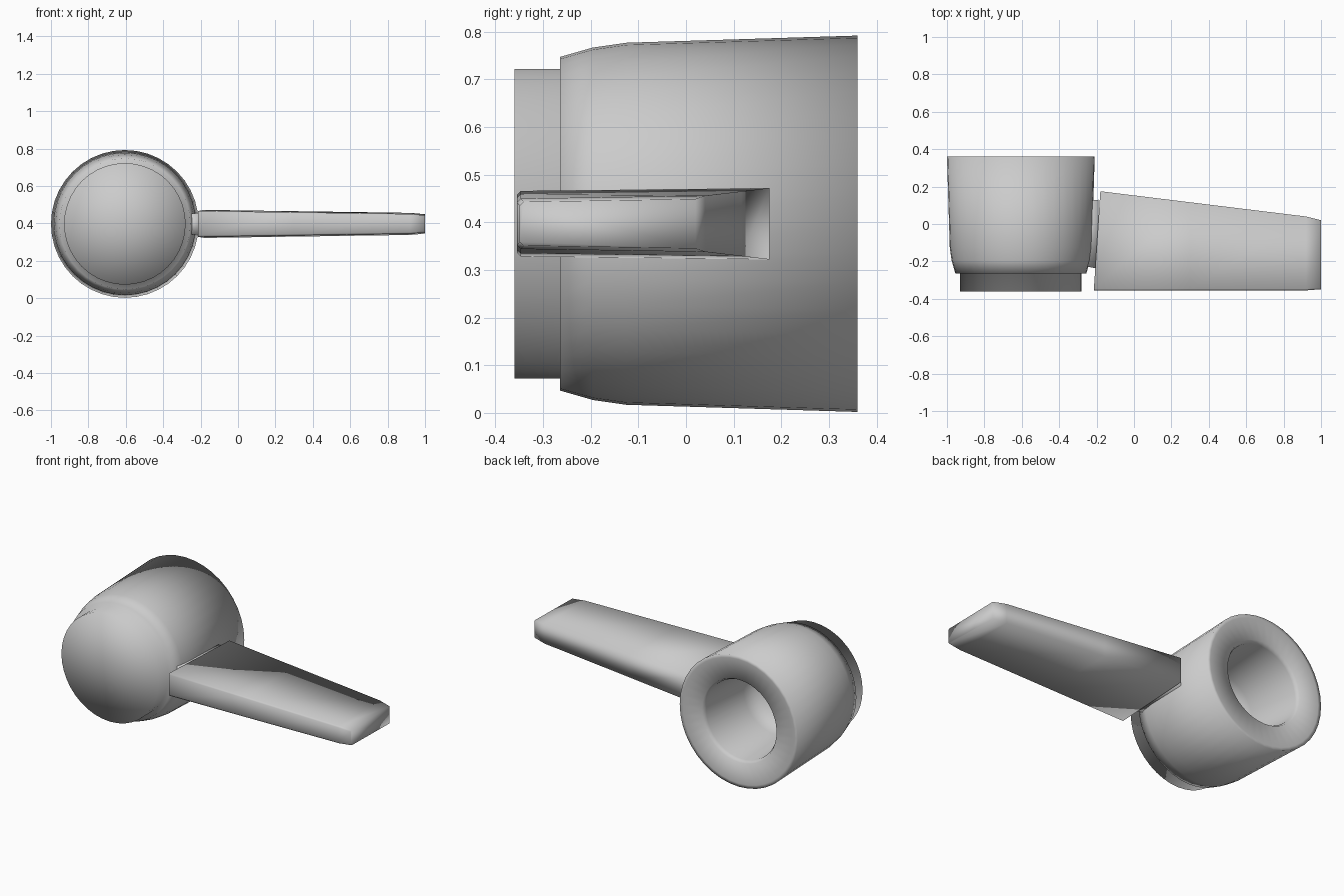
import bpy, bmesh, math

if "Cube" in bpy.data.objects:
    bpy.data.objects.remove(bpy.data.objects["Cube"])

CX, CZ = -0.605, 0.397   # axis of the cup, running along y


def finish(bm, name):
    bmesh.ops.remove_doubles(bm, verts=bm.verts, dist=1e-5)
    bmesh.ops.recalc_face_normals(bm, faces=bm.faces)
    me = bpy.data.meshes.new(name)
    bm.to_mesh(me)
    bm.free()
    me.polygons.foreach_set("use_smooth", [True] * len(me.polygons))
    ob = bpy.data.objects.new(name, me)
    bpy.context.collection.objects.link(ob)
    return ob


def loft(name, rings, caps=True):
    bm = bmesh.new()
    loops = [[bm.verts.new(p) for p in ring] for ring in rings]
    n = len(rings[0])
    for a, b in zip(loops, loops[1:]):
        for i in range(n):
            j = (i + 1) % n
            bm.faces.new((a[i], a[j], b[j], b[i]))
    if caps:
        bm.faces.new(loops[0][::-1])
        bm.faces.new(loops[-1])
    return finish(bm, name)


def lathe(name, profile, sides=40):
    # profile is (radius, y); zero radius closes the shape at a centre point
    rings = []
    for r, y in profile:
        r = max(r, 1e-7)
        rings.append([(CX + r * math.cos(2 * math.pi * i / sides), y,
                       CZ + r * math.sin(2 * math.pi * i / sides)) for i in range(sides)])
    return loft(name, rings, caps=False)


# cup: stepped front cap, tapered wall, thick rim and round bore
lathe("cup", [(0, -0.36), (0.325, -0.36), (0.325, -0.265), (0.350, -0.265),
              (0.370, -0.195), (0.380, -0.125), (0.395, 0.36),
              (0.375, 0.36), (0.25, 0.355), (0.238, 0.33),
              (0.22, 0.0), (0.19, -0.10), (0, -0.12)])


# handle: slim tapered bar with chamfered front and back edges
def section(x0, x1, y0, y1, h, c):
    def px(y):
        return x0 + (x1 - x0) * (y - y0) / (y1 - y0)
    half = [(y0, h - c), (y0 + c, h), (y1, h + 0.006)]
    pts = half + [(y, -z) for y, z in reversed(half)]
    return [(px(y), y, CZ + z) for y, z in pts]


loft("handle", [section(-0.215, -0.18, -0.355, 0.175, 0.069, 0.008),
                section(0.30, 0.30, -0.355, 0.116, 0.062, 0.008),
                section(0.92, 0.92, -0.355, 0.040, 0.053, 0.008),
                section(1.0, 1.0, -0.349, 0.020, 0.046, 0.008)])

# short neck joining the handle to the cup
neck = []
for x, y0, y1, h in ((-0.29, -0.22, 0.12, 0.052), (-0.19, -0.24, 0.13, 0.060)):
    neck.append([(x, y0, CZ - h), (x, y1, CZ - h), (x, y1, CZ + h), (x, y0, CZ + h)])
loft("handle_neck", neck)
